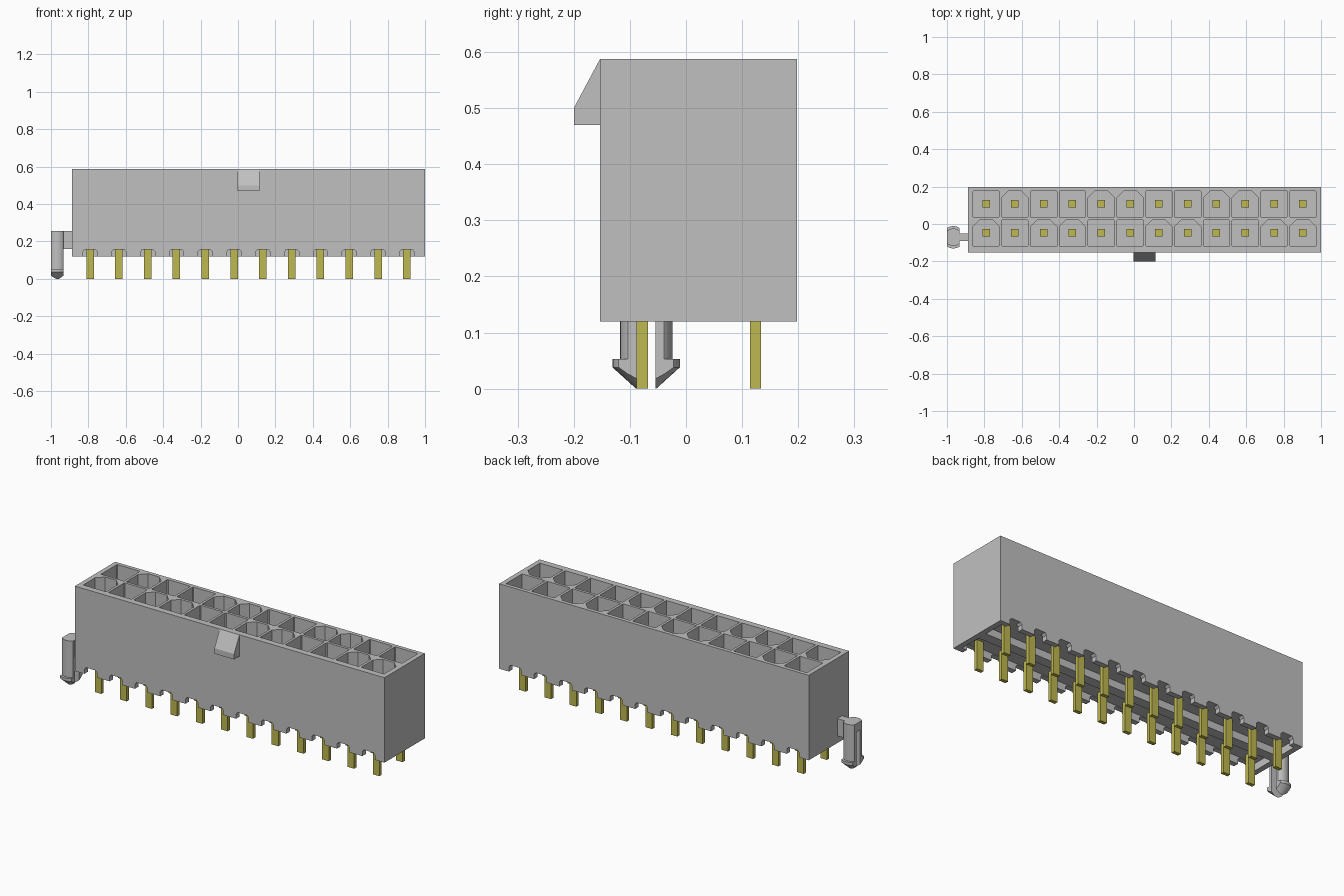
import bpy
import bmesh
import math
from mathutils import Matrix, Vector

old = bpy.data.objects.get("Cube")
if old:
    bpy.data.objects.remove(old, do_unlink=True)


def material(name, color):
    m = bpy.data.materials.new(name)
    m.use_nodes = True
    m.diffuse_color = color
    bsdf = m.node_tree.nodes["Principled BSDF"]
    bsdf.inputs["Base Color"].default_value = color
    bsdf.inputs["Roughness"].default_value = 0.6
    return m


GREY = material("grey plastic", (0.53, 0.53, 0.53, 1))
BRASS = material("yellow brass", (0.52, 0.48, 0.08, 1))

# Main dimensions
LEFT, RIGHT, FRONT, BACK = -0.887, 1.0, -0.153, 0.198
BASE, TOP = 0.12, 0.588
MID, PITCH, COUNT = 0.056, 0.154, 12
ROWS = (-0.048, 0.107)
TAILS = (-0.078, 0.124)
COLUMNS = [MID + (i - (COUNT - 1) / 2) * PITCH for i in range(COUNT)]
FLOOR = 0.2


def box(bm, x, y, z):
    """Add a box from three (low, high) ranges."""
    size = [b - a for a, b in (x, y, z)]
    centre = Vector([(a + b) / 2 for a, b in (x, y, z)])
    mat = Matrix.Translation(centre) @ Matrix.Diagonal((*size, 1))
    bmesh.ops.create_cube(bm, size=1, matrix=mat)


def prism(bm, points, direction):
    """Extrude a flat outline along a direction."""
    face = bm.faces.new([bm.verts.new(p) for p in points])
    out = bmesh.ops.extrude_face_region(bm, geom=[face], use_keep_orig=True)
    moved = [g for g in out["geom"] if isinstance(g, bmesh.types.BMVert)]
    bmesh.ops.translate(bm, vec=direction, verts=moved)


def finish(name, bm, mat=GREY):
    bmesh.ops.recalc_face_normals(bm, faces=bm.faces[:])
    mesh = bpy.data.meshes.new(name)
    bm.to_mesh(mesh)
    bm.free()
    mesh.materials.append(mat)
    ob = bpy.data.objects.new(name, mesh)
    bpy.context.scene.collection.objects.link(ob)
    return ob


def boolean(ob, bm, operation="DIFFERENCE"):
    """Cut an object with a temporary shape and bake the result."""
    cutter = finish("cutter", bm)
    cutter.hide_render = True
    mod = ob.modifiers.new("cut", "BOOLEAN")
    mod.operation, mod.object, mod.solver = operation, cutter, "EXACT"
    bpy.context.view_layer.update()
    graph = bpy.context.evaluated_depsgraph_get()
    baked = bpy.data.meshes.new_from_object(ob.evaluated_get(graph))
    ob.modifiers.clear()
    ob.data = baked
    bpy.data.objects.remove(cutter, do_unlink=True)


# Housing block
bm = bmesh.new()
box(bm, (LEFT, RIGHT), (FRONT, BACK), (BASE, TOP))
housing = finish("housing", bm)

# Keyed cavities: square ones, and ones with two chamfered back corners
bm = bmesh.new()
half = 0.07
for row, y in enumerate(ROWS):
    for i, x in enumerate(COLUMNS):
        front_keyed = i == 0 or (i > 1 and i % 4 in (2, 3))
        c = 0.036 if front_keyed == (row == 0) else 0.004
        outline = [(-half, -half), (half, -half), (half, half - c),
                   (half - c, half), (c - half, half), (-half, half - c)]
        prism(bm, [(x + u, y + v, FLOOR) for u, v in outline], (0, 0, TOP))

# Two long channels in the underside, leaving a rim and a middle rib
wall = 0.03
for y in ((FRONT + wall, 0.0), (0.055, BACK - wall)):
    box(bm, (LEFT + wall, RIGHT - wall), y, (0, 0.16))
boolean(housing, bm)

# Notches through the lower rim, front and back
bm = bmesh.new()
notch = [(-0.038, 0.05), (0.038, 0.05), (0.038, 0.146),
         (0.028, 0.157), (-0.028, 0.157), (-0.038, 0.146)]
for y in (FRONT - 0.02, BACK - wall - 0.01):
    for x in COLUMNS:
        prism(bm, [(x + u, y, z) for u, z in notch], (0, wall + 0.03, 0))
boolean(housing, bm)

# Locking ramp on the front face
bm = bmesh.new()
ramp = [(FRONT, TOP), (-0.2, 0.5), (-0.2, 0.47), (FRONT, 0.47)]
prism(bm, [(MID - 0.06, y, z) for y, z in ramp], (0.12, 0, 0))
finish("latch_ramp", bm)

# Contact pins in the cavities, and flat solder tails below
pins, tails = bmesh.new(), bmesh.new()
w = 0.02
for y, tail in zip(ROWS, TAILS):
    for x in COLUMNS:
        box(pins, (x - w, x + w), (y - w, y + w), (FLOOR - 0.02, 0.43))
        box(tails, (x - w, x + w), (tail - w / 2, tail + w / 2), (0, FLOOR - 0.01))
finish("contact_pins", pins, BRASS)
finish("solder_tails", tails, BRASS)

# Board peg: turned shaft with a barbed tip, flattened and split
PX, PY = -0.966, -0.071
profile = [(0.018, 0.0), (0.06, 0.038), (0.06, 0.053), (0.047, 0.053), (0.047, 0.255)]
bm = bmesh.new()
SIDES = 24
rings = []
for r, z in profile:
    angles = [2 * math.pi * k / SIDES for k in range(SIDES)]
    rings.append([bm.verts.new((PX + r * math.cos(a), PY + r * math.sin(a), z))
                  for a in angles])
for low, high in zip(rings, rings[1:]):
    for k in range(SIDES):
        n = (k + 1) % SIDES
        bm.faces.new((low[k], low[n], high[n], high[k]))
bm.faces.new(rings[0])
bm.faces.new(rings[-1])
peg = finish("board_peg", bm)

bm = bmesh.new()
box(bm, (PX - 0.034, PX + 0.034), (PY - 0.1, PY + 0.1), (-0.1, 0.4))
boolean(peg, bm, "INTERSECT")
bm = bmesh.new()
box(bm, (PX - 0.1, PX + 0.1), (PY - 0.017, PY + 0.017), (-0.1, 0.21))
boolean(peg, bm)

# Web joining the peg to the housing
bm = bmesh.new()
box(bm, (PX + 0.03, LEFT + 0.002), (PY - 0.021, PY + 0.021), (0.16, 0.255))
finish("peg_web", bm)

# Smooth the round shaft, keep its edges sharp
bpy.ops.object.select_all(action="DESELECT")
peg.select_set(True)
bpy.context.view_layer.objects.active = peg
bpy.ops.object.shade_smooth_by_angle(angle=math.radians(30))
